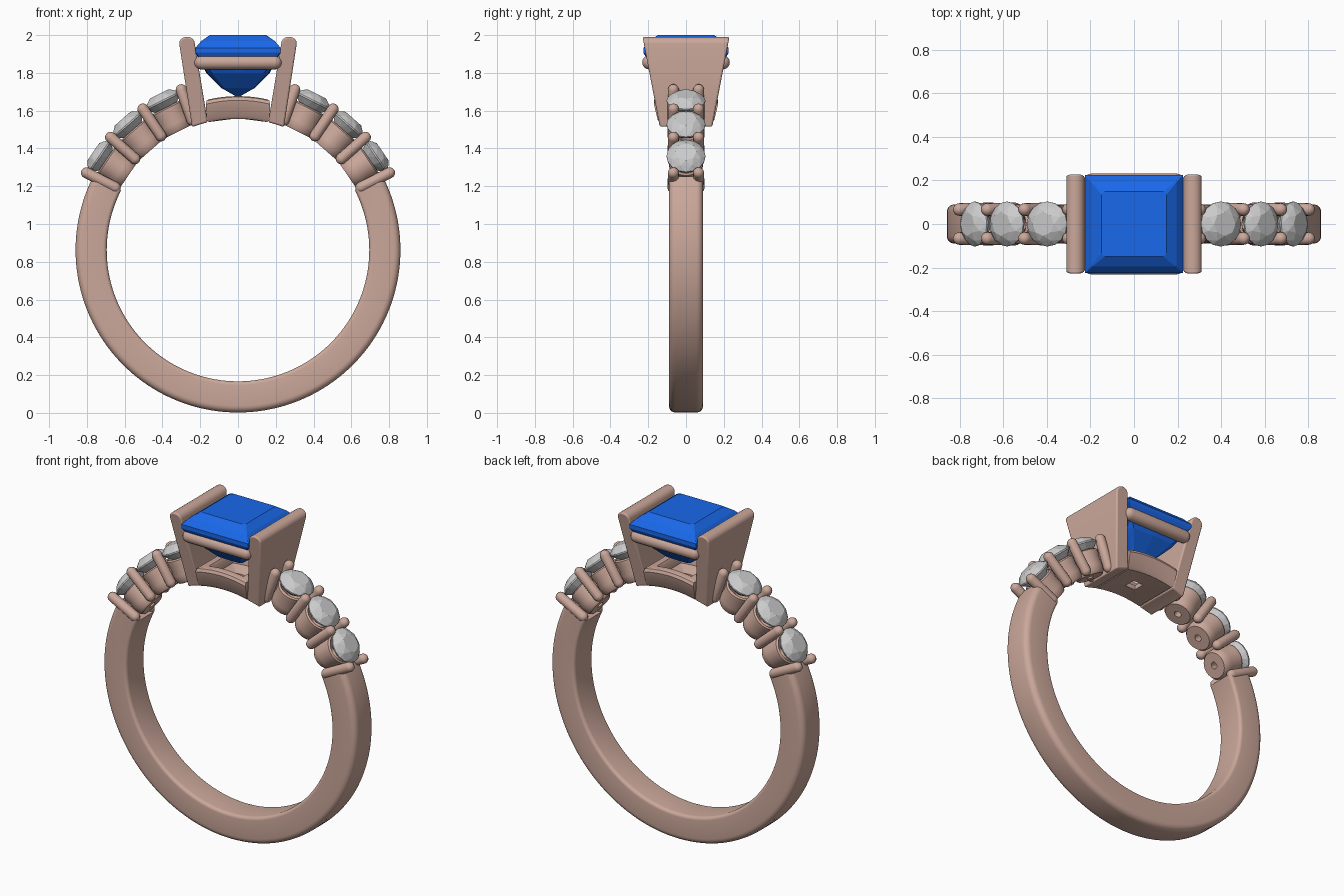
import bpy, bmesh
from math import sin, cos, pi, radians, sqrt
from mathutils import Matrix, Vector

if "Cube" in bpy.data.objects:
    bpy.data.objects.remove(bpy.data.objects["Cube"])

CZ, RIN, ROUT = 0.862, 0.695, 0.86      # ring centre height, finger radius, outer radius


def material(name, rgb):
    m = bpy.data.materials.new(name)
    m.diffuse_color = (*rgb, 1)
    m.use_nodes = True
    m.node_tree.nodes["Principled BSDF"].inputs["Base Color"].default_value = m.diffuse_color
    return m


ROSE = material("rose_metal", (0.60, 0.39, 0.325))
BLUE = material("blue_gem", (0.01, 0.14, 0.83))
metal_parts = []


def finish(bm, name, mat=None, smooth=True, matrix=None):
    bmesh.ops.recalc_face_normals(bm, faces=bm.faces)
    me = bpy.data.meshes.new(name)
    bm.to_mesh(me)
    bm.free()
    ob = bpy.data.objects.new(name, me)
    bpy.context.collection.objects.link(ob)
    if matrix:
        ob.matrix_world = matrix
    if mat:
        me.materials.append(mat)
    if smooth:
        metal_parts.append(ob)
    return ob


def loft(name, rings, closed=False, matrix=None):
    """Skin a list of equal point loops; closed joins last loop to first."""
    bm = bmesh.new()
    loops = [[bm.verts.new(p) for p in r] for r in rings]
    n = len(loops[0])
    pairs = list(zip(loops, loops[1:]))
    if closed:
        pairs.append((loops[-1], loops[0]))
    else:
        bm.faces.new(loops[0])
        bm.faces.new(loops[-1])
    for a, b in pairs:
        for i in range(n):
            j = (i + 1) % n
            bm.faces.new((a[i], a[j], b[j], b[i]))
    return finish(bm, name, ROSE, True, matrix)


def hull(name, pts, mat=None, matrix=None):
    """Flat faceted gem from its corner points."""
    bm = bmesh.new()
    for p in pts:
        bm.verts.new(p)
    bmesh.ops.convex_hull(bm, input=bm.verts)
    return finish(bm, name, mat, False, matrix)


def circle(r, z, n=24, turn=0.0):
    return [(r * cos(2 * pi * (i + turn) / n), r * sin(2 * pi * (i + turn) / n), z)
            for i in range(n)]


def capsule(name, p, q, r):
    """Round rod with rounded ends from tip p to tip q."""
    p, q = Vector(p), Vector(q)
    length = (q - p).length
    steps = [radians(a) for a in (2, 25, 50, 72, 90)]
    prof = [(r * sin(a), r - r * cos(a)) for a in steps]
    prof += [(rr, length - z) for rr, z in reversed(prof)]
    m = Matrix.Translation(p) @ (q - p).to_track_quat('Z', 'Y').to_matrix().to_4x4()
    return loft(name, [circle(rr, z, 16) for rr, z in prof], matrix=m)


def radial(deg):
    """Frame on the ring centre whose local z points outward at this angle."""
    return Matrix.Translation((0, 0, CZ)) @ Matrix.Rotation(pi / 2 - radians(deg), 4, 'Y')


# Shank: rounded section swept round the lower part of the ring
section = []
for cy, cr, start, rad in ((1, ROUT, 0, .035), (-1, ROUT, 90, .035),
                           (-1, RIN, 180, .02), (1, RIN, 270, .02)):
    for k in range(6):
        a = radians(start + 18 * k)
        mid = cr - rad if cr == ROUT else cr + rad
        section.append((cy * (.09 - rad) + rad * cos(a), mid + rad * sin(a)))
rings = []
for i in range(97):
    a = radians(153 + 234 * i / 96)
    rings.append([(r * cos(a), y, CZ + r * sin(a)) for y, r in section])
loft("shank", rings)

# Shoulders: drilled cups with round stones, held by pairs of prongs
cup = [(.020, .702), (.074, .702), (.084, .716), (.089, .75), (.087, .79), (.092, .82),
       (.092, .838), (.082, .846), (.05, .81), (.020, .765)]
gem = (circle(.055, .926, 8) + circle(.083, .910, 8, .5) + circle(.103, .888, 16)
       + circle(.103, .880, 16) + circle(.06, .838, 8, .5) + [(0, 0, .80)])
for side, flip in (("right", 1), ("left", -1)):
    turn = lambda a: a if flip == 1 else 180 - a
    for i, a in enumerate((34.2, 48.7, 63.2)):
        loft(f"{side}_stone_cup_{i + 1}", [circle(r, z, 32) for r, z in cup], True, radial(turn(a)))
        hull(f"{side}_small_stone_{i + 1}", gem, None, radial(turn(a)))
    for i, a in enumerate((27, 41.5, 56, 70.5)):
        for end, y in (("front", -1), ("back", 1)):
            m = radial(turn(a))
            capsule(f"{side}_{end}_prong_{i + 1}", m @ Vector((0, y * .07, .70)),
                    m @ Vector((0, y * .066, .93)), .029)

# Head: two slanted trapezoid side plates with rounded top edges
top = [(.27 + .041 * cos(radians(a)), 1.955 + .036 * sin(radians(a))) for a in range(0, 181, 20)]
foot = [(x, CZ + sqrt(RIN ** 2 - x * x)) for x in (.16, .19, .22, .243)]
for side, flip in (("right", 1), ("left", -1)):
    outline = top + foot
    ends = [[(flip * x, s * (.142 + .088 * (z - 1.53) / .46), z) for x, z in outline]
            for s in (-1, 1)]
    plate = loft(f"{side}_head_plate", ends)
    bev = plate.modifiers.new("soft_edges", 'BEVEL')
    bev.width, bev.segments, bev.limit_method = .009, 3, 'ANGLE'
    bev.angle_limit = radians(50)

# Cross rails holding the big stone front and back
for end, y in (("front", -.194), ("back", .194)):
    capsule(f"{end}_cross_rail", (-.232, y, 1.856), (.232, y, 1.856), .038)


# Gallery seat under the big stone: square funnel, curved along the finger
def square(hx, hy, z, bend=1.0, per=8):
    pts = []
    corners = [(1, -1), (1, 1), (-1, 1), (-1, -1)]
    for (ax, ay), (bx, by) in zip(corners, corners[1:] + corners[:1]):
        for k in range(per):
            t = k / per
            x, y = hx * (ax + (bx - ax) * t), hy * (ay + (by - ay) * t)
            pts.append((x, y, z - bend * x * x / (2 * RIN)))
    return pts


seat = [(.035, .035, 1.557), (.155, .137, 1.557), (.166, .150, 1.572), (.170, .170, 1.655),
        (.166, .162, 1.672), (.158, .150, 1.677), (.118, .115, 1.672), (.108, .106, 1.655),
        (.105, .100, 1.61), (.035, .035, 1.585)]
loft("gallery_seat", [square(*s) for s in seat], True)

# Big square stone: flat table, stepped crown, curved pavilion to a point
pts = [(0, 0, 1.67)]
for h, z, cut in ((.150, 2.0, .015), (.195, 1.968, .004), (.226, 1.932, 0), (.226, 1.908, 0)):
    for sx in (-1, 1):
        for sy in (-1, 1):
            pts += [(sx * h, sy * (h - cut), z), (sx * (h - cut), sy * h, z)]
for h, z in ((.162, 1.80), (.085, 1.72)):
    for sx, sy in ((1, .85), (.85, 1)):
        pts += [(a * sx * h, b * sy * h, z) for a in (-1, 1) for b in (-1, 1)]
    pts += [(h * 1.04, 0, z), (-h * 1.04, 0, z), (0, h * 1.04, z), (0, -h * 1.04, z)]
hull("centre_stone", pts, BLUE)

# Smooth the metal, keep crisp edges
bpy.ops.object.select_all(action='DESELECT')
for ob in metal_parts:
    ob.select_set(True)
bpy.context.view_layer.objects.active = metal_parts[0]
bpy.ops.object.shade_smooth_by_angle(angle=radians(35))
